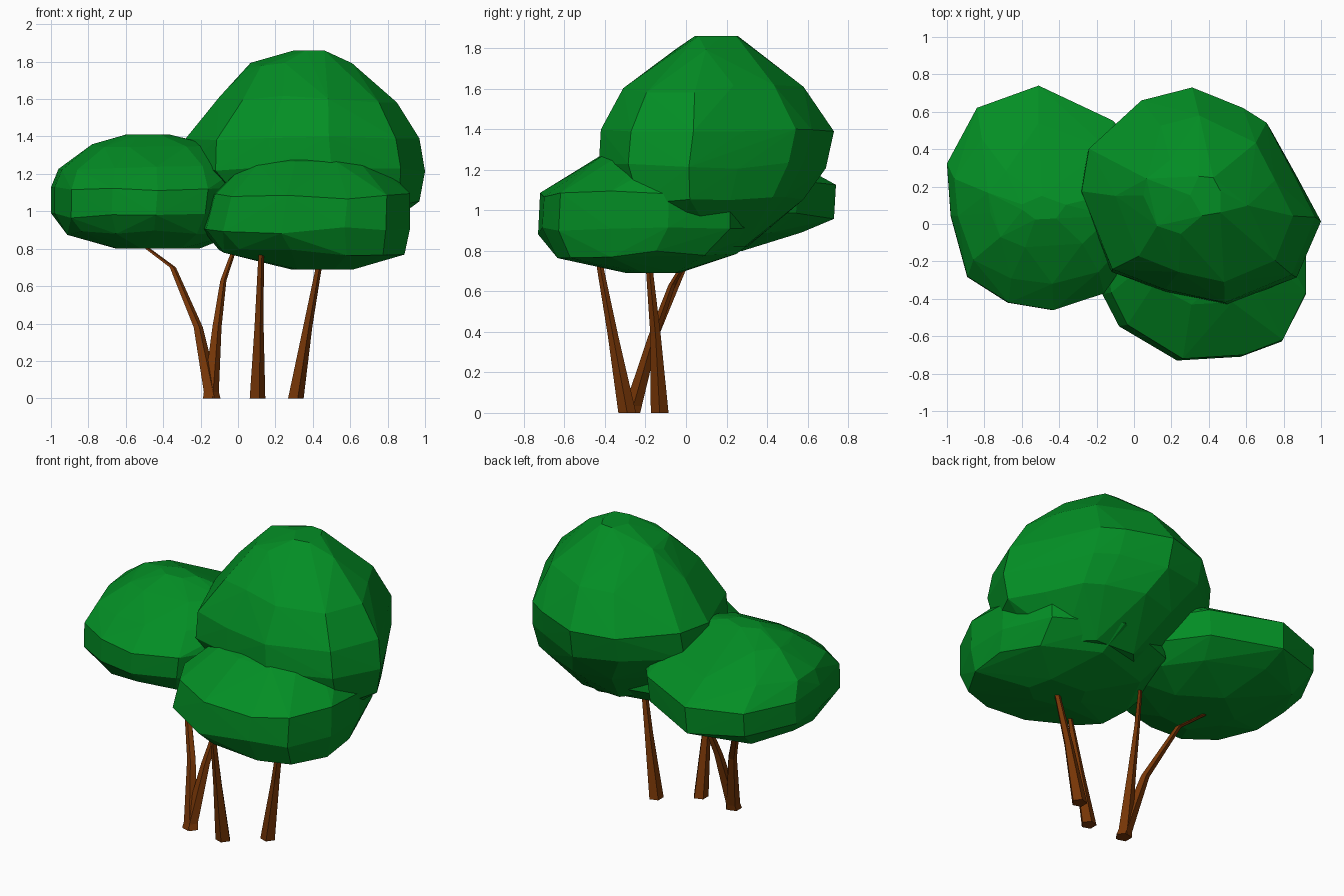
import bpy, bmesh, math, random

cube = bpy.data.objects.get("Cube")
if cube:
    bpy.data.objects.remove(cube, do_unlink=True)


def material(name, colour):
    m = bpy.data.materials.new(name)
    m.use_nodes = True
    m.diffuse_color = colour
    m.node_tree.nodes["Principled BSDF"].inputs["Base Color"].default_value = colour
    return m


leaf_green = material("leaf green", (0.001, 0.27, 0.018, 1))
bark_brown = material("bark brown", (0.18, 0.036, 0.002, 1))


def finish(bm, name, mat):
    bmesh.ops.recalc_face_normals(bm, faces=bm.faces)
    mesh = bpy.data.meshes.new(name)
    bm.to_mesh(mesh)
    bm.free()
    mesh.materials.append(mat)
    obj = bpy.data.objects.new(name, mesh)
    bpy.context.collection.objects.link(obj)
    return obj


def foliage(name, plan, rings, seed):
    """Faceted convex clump: one plan outline fitted to a box at each height.

    Each ring is (z, x low, x high, y low, y high)."""
    rng = random.Random(seed)
    xs, ys = zip(*plan)
    bm = bmesh.new()
    last = len(rings) - 1
    for i, (z, x0, x1, y0, y1) in enumerate(rings):
        step = 2 if i in (0, last) else 1
        for x, y in plan[::step]:
            u = (x - min(xs)) / (max(xs) - min(xs))
            v = (y - min(ys)) / (max(ys) - min(ys))
            lift = rng.uniform(-0.02, 0.02) if 0 < i < last else 0
            bm.verts.new((x0 + u * (x1 - x0), y0 + v * (y1 - y0), z + lift))
    hull = bmesh.ops.convex_hull(bm, input=bm.verts[:])
    loose = [e for e in hull["geom_interior"] if isinstance(e, bmesh.types.BMVert)]
    bmesh.ops.delete(bm, geom=loose, context="VERTS")
    return finish(bm, name, leaf_green)


def trunk(name, path, radii, sides=5):
    """Tapered trunk with horizontal rings along a bent path."""
    bm = bmesh.new()
    rings = []
    for p, r in zip(path, radii):
        rings.append([bm.verts.new((p[0] + r * math.cos(2 * math.pi * i / sides),
                                    p[1] + r * math.sin(2 * math.pi * i / sides), p[2]))
                      for i in range(sides)])
    for a, b in zip(rings, rings[1:]):
        for i in range(sides):
            j = (i + 1) % sides
            bm.faces.new((a[i], a[j], b[j], b[i]))
    bm.faces.new(rings[0])
    bm.faces.new(rings[-1])
    return finish(bm, name, bark_brown)


# Tall main crown
foliage("main_crown",
        [(-0.29, 0.17), (-0.25, 0.4), (0.04, 0.66), (0.32, 0.73), (0.6, 0.62), (0.73, 0.54),
         (0.87, 0.28), (1, 0.03), (0.87, -0.28), (0.5, -0.43), (0.17, -0.36), (-0.12, -0.25)],
        [(1.86, 0.3, 0.48, 0.03, 0.27), (1.78, 0.05, 0.61, -0.08, 0.37),
         (1.6, -0.1, 0.85, -0.31, 0.58), (1.4, -0.28, 0.97, -0.42, 0.73),
         (1.22, -0.29, 1.0, -0.43, 0.69), (1.05, -0.12, 0.97, -0.35, 0.58),
         (0.82, 0.1, 0.72, -0.1, 0.33)], 1)

# Low clump on the right-hand side
foliage("side_clump",
        [(-1, 0.32), (-0.84, 0.62), (-0.51, 0.74), (-0.11, 0.55), (0.08, 0.3), (0.1, 0),
         (-0.16, -0.38), (-0.43, -0.47), (-0.67, -0.43), (-0.89, -0.29), (-0.98, 0.04)],
        [(1.41, -0.6, -0.36, 0.02, 0.15), (1.34, -0.78, -0.12, -0.14, 0.33),
         (1.24, -0.96, 0.05, -0.32, 0.54), (1.13, -1.0, 0.1, -0.46, 0.74),
         (0.97, -1.0, 0.08, -0.46, 0.73), (0.88, -0.93, 0.0, -0.38, 0.57),
         (0.8, -0.65, -0.2, -0.15, 0.28)], 2)

# Low clump at the front
foliage("front_clump",
        [(-0.2, -0.15), (-0.17, -0.38), (-0.08, -0.55), (0.23, -0.73), (0.57, -0.71),
         (0.79, -0.63), (0.92, -0.38), (0.92, -0.1), (0.8, 0.2), (0.42, 0.4), (0, 0.27)],
        [(1.31, 0.2, 0.6, -0.3, 0.05), (1.26, 0.03, 0.75, -0.43, 0.24),
         (1.08, -0.15, 0.92, -0.72, 0.42), (0.9, -0.2, 0.92, -0.73, 0.42),
         (0.78, -0.1, 0.89, -0.65, 0.25), (0.69, 0.28, 0.62, -0.3, 0.0)], 3)

# Trunks
taper = (0.046, 0.027, 0.018, 0.013)
trunk("branching_trunk", [(-0.14, -0.27, 0), (-0.215, -0.16, 0.38),
                          (-0.35, -0.02, 0.7), (-0.59, 0.11, 0.88)], taper)
trunk("inner_trunk", [(-0.15, -0.27, 0), (-0.115, -0.16, 0.38),
                      (-0.08, -0.07, 0.63), (-0.02, 0.03, 0.8)], taper)
trunk("front_trunk", [(0.1, -0.29, 0), (0.11, -0.36, 0.38),
                      (0.12, -0.42, 0.7), (0.125, -0.44, 0.82)], taper)
trunk("outer_trunk", [(0.305, -0.13, 0), (0.37, -0.15, 0.38),
                      (0.43, -0.18, 0.7), (0.45, -0.19, 0.82)], taper)
